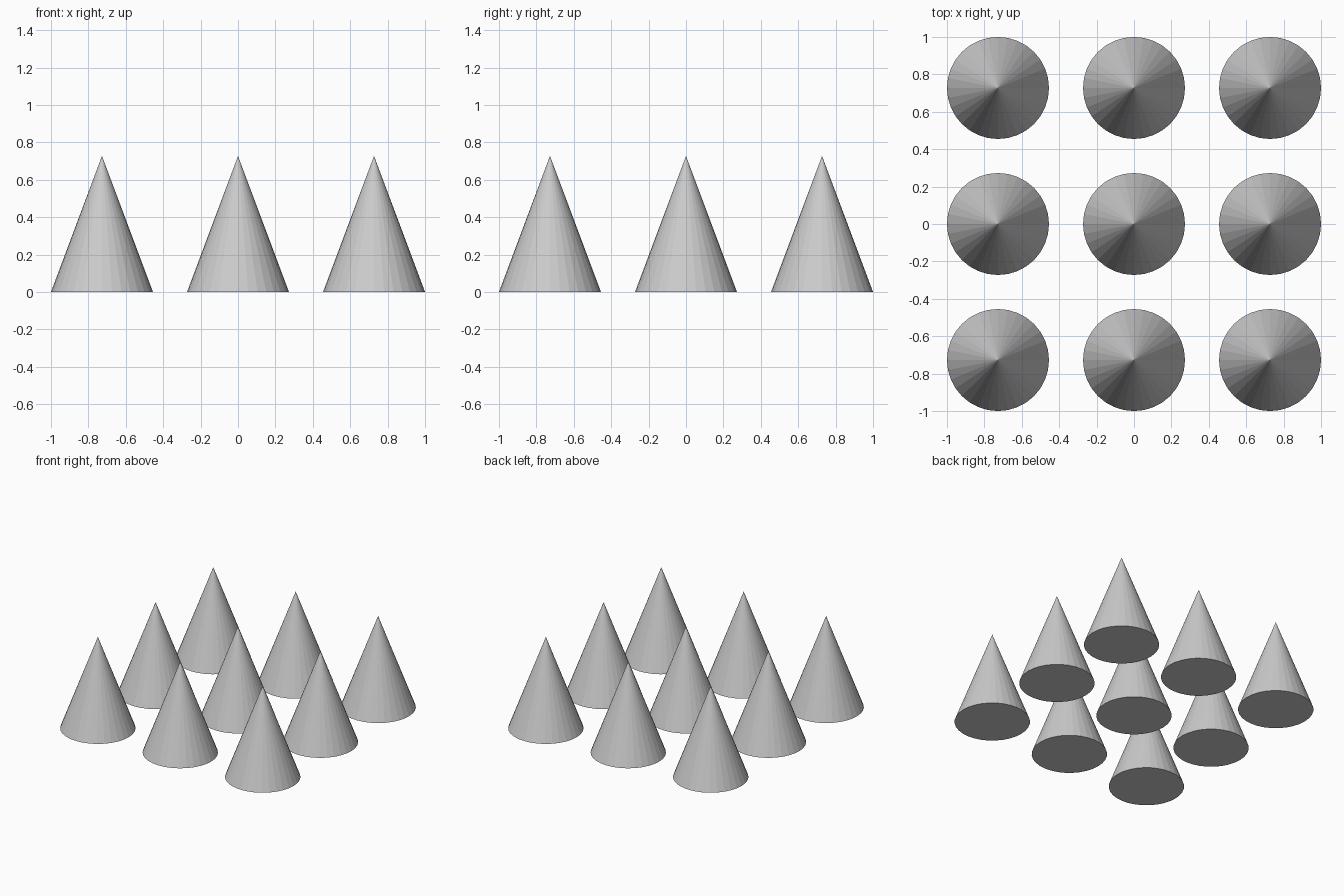
import bpy

if "Cube" in bpy.data.objects:
    bpy.data.objects.remove(bpy.data.objects["Cube"])

RADIUS = 3 / 11
HEIGHT = 8 / 11
PITCH = 8 / 11


def add_cone(name, x, y):
    bpy.ops.mesh.primitive_cone_add(vertices=32, radius1=RADIUS, radius2=0,
                                    depth=HEIGHT, location=(x, y, HEIGHT / 2))
    bpy.context.object.name = name


# 3 x 3 grid of flat-shaded cones standing on the ground
for row in range(3):
    for col in range(3):
        add_cone(f"cone_row{row + 1}_col{col + 1}", (col - 1) * PITCH, (row - 1) * PITCH)
